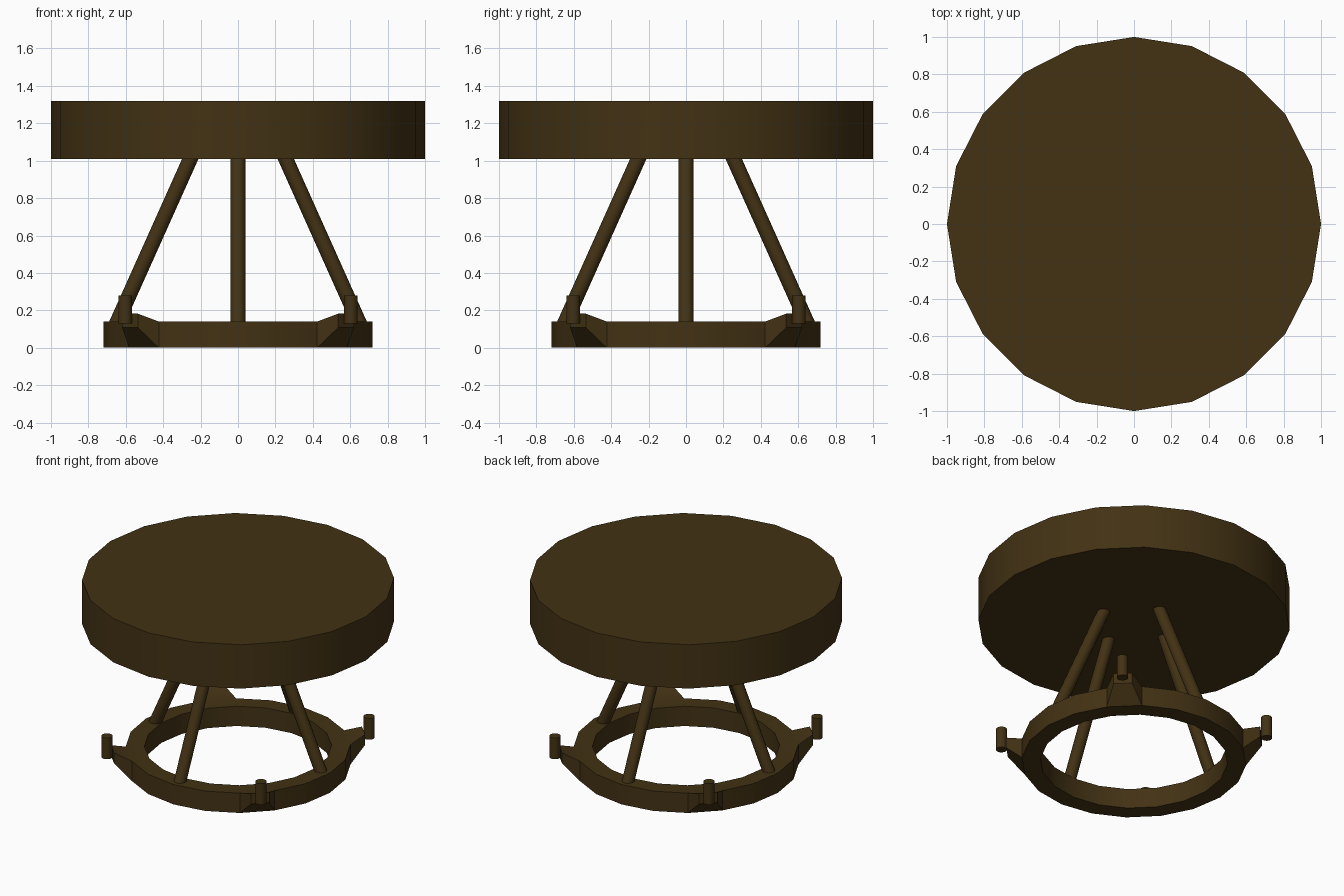
import bpy, bmesh, math
from mathutils import Vector, Matrix

cube = bpy.data.objects.get("Cube")
if cube:
    bpy.data.objects.remove(cube)

# Single dark bronze-brown material
brown = bpy.data.materials.new("dark_brown")
brown.use_nodes = True
colour = (0.056, 0.032, 0.007, 1)
brown.diffuse_color = colour
brown.node_tree.nodes["Principled BSDF"].inputs["Base Color"].default_value = colour

SIDES = 20
RING_TOP = 0.14
DISC_BOTTOM, DISC_TOP = 1.01, 1.32


def finish(bm, name):
    bmesh.ops.recalc_face_normals(bm, faces=bm.faces)
    mesh = bpy.data.meshes.new(name)
    bm.to_mesh(mesh)
    bm.free()
    obj = bpy.data.objects.new(name, mesh)
    bpy.context.collection.objects.link(obj)
    mesh.materials.append(brown)
    bpy.ops.object.select_all(action='DESELECT')
    obj.select_set(True)
    bpy.context.view_layer.objects.active = obj
    bpy.ops.object.shade_smooth_by_angle(angle=math.radians(30))
    return obj


def rod(name, start, end, radius, sides):
    """Capped cylinder between two points."""
    start, end = Vector(start), Vector(end)
    axis = end - start
    turn = axis.to_track_quat('Z', 'Y').to_matrix().to_4x4()
    bm = bmesh.new()
    bmesh.ops.create_cone(bm, cap_ends=True, segments=sides, radius1=radius,
                          radius2=radius, depth=axis.length,
                          matrix=Matrix.Translation((start + end) / 2) @ turn)
    return finish(bm, name)


def polar(radius, angle, z):
    return Vector((radius * math.cos(angle), radius * math.sin(angle), z))


# Round top disc, with a corner on each axis
bm = bmesh.new()
rim = [bm.verts.new(polar(1, math.tau * i / SIDES, DISC_BOTTOM)) for i in range(SIDES)]
base = bm.faces.new(rim)
top = bmesh.ops.extrude_face_region(bm, geom=[base], use_keep_orig=True)
bmesh.ops.translate(bm, vec=(0, 0, DISC_TOP - DISC_BOTTOM),
                    verts=[v for v in top["geom"] if isinstance(v, bmesh.types.BMVert)])
finish(bm, "top_disc")

# Base ring, swept from a rectangular section
bm = bmesh.new()
section = [(0.60, 0), (0.72, 0), (0.72, RING_TOP), (0.60, RING_TOP)]
loops = [[bm.verts.new(polar(r, math.tau * i / SIDES, z)) for r, z in section]
         for i in range(SIDES)]
outer_faces = []
for i, a in enumerate(loops):
    b = loops[(i + 1) % SIDES]
    for k in range(4):
        n = (k + 1) % 4
        face = bm.faces.new((a[k], b[k], b[n], a[n]))
        if k == 1:
            outer_faces.append(face)
bmesh.ops.recalc_face_normals(bm, faces=bm.faces)

# Tapered brackets drawn out of the four diagonal ring faces
for face in outer_faces[2::5]:
    centre = face.calc_center_median()
    out = Vector((centre.x, centre.y, 0)).normalized()
    tip = bmesh.ops.extrude_discrete_faces(bm, faces=[face])["faces"][0]
    target = out * 0.817 + Vector((0, 0, 0.145))
    for v in tip.verts:
        v.co = target + (v.co - centre) * 0.53
finish(bm, "base_ring")

# Four leaning legs on the axes and four upright pegs on the diagonals
for i, side in enumerate(("left", "back", "right", "front")):
    angle = i * math.pi / 2
    rod(side + "_leg", polar(0.654, angle, 0.12), polar(0.246, angle, 1.03), 0.04, 16)
    diagonal = angle + math.pi / 4
    rod("peg_" + str(i + 1), polar(0.853, diagonal, 0.13),
        polar(0.853, diagonal, 0.28), 0.036, 16)
